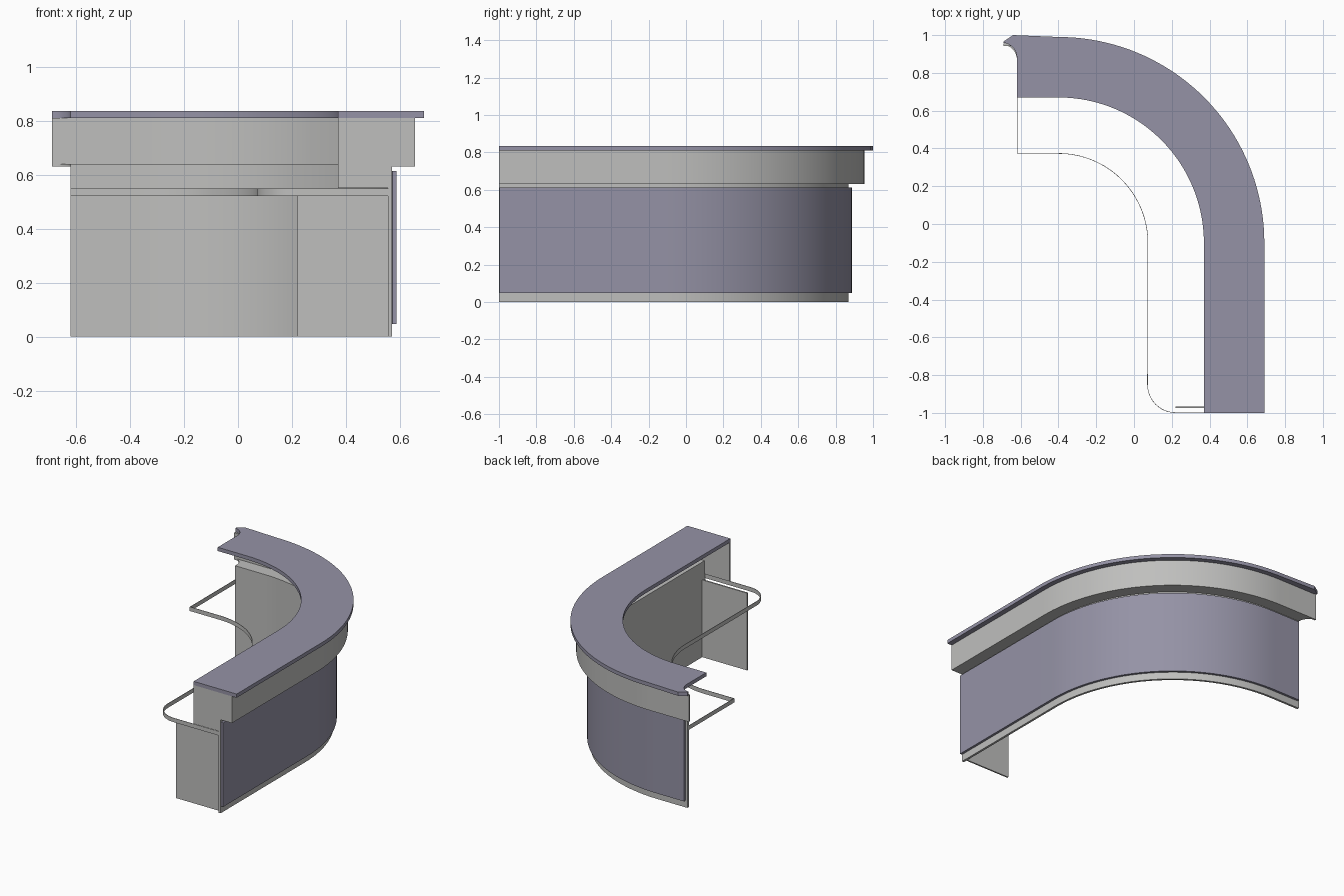
import bpy, bmesh
from math import cos, sin, pi

cube = bpy.data.objects.get("Cube")
if cube:
    bpy.data.objects.remove(cube, do_unlink=True)


def material(name, rgb):
    m = bpy.data.materials.new(name)
    m.use_nodes = True
    m.diffuse_color = (*rgb, 1)
    m.node_tree.nodes["Principled BSDF"].inputs["Base Color"].default_value = (*rgb, 1)
    return m


GREY = material("light grey", (0.52, 0.52, 0.51))
BLUE = material("blue grey", (0.30, 0.29, 0.38))

CX, CY = -0.40, -0.10      # centre of the counter's bend
FRONT, END = -1.0, -0.62   # ends of the two legs


def arc(cx, cy, r, start, stop, n):
    angles = [start + (stop - start) * i / n for i in range(n + 1)]
    return [(cx + r * cos(a), cy + r * sin(a)) for a in angles]


def path(r, front=FRONT, end=END):
    """Plan line: straight leg, quarter bend, short leg."""
    return [(CX + r, front)] + arc(CX, CY, r, 0, pi / 2, 40) + [(end, CY + r)]


def prism(name, outline, z0, z1, mat):
    """Extrude a plan outline upwards."""
    bm = bmesh.new()
    face = bm.faces.new([bm.verts.new((x, y, z0)) for x, y in outline])
    new = bmesh.ops.extrude_face_region(bm, geom=[face])["geom"]
    for v in new:
        if isinstance(v, bmesh.types.BMVert):
            v.co.z = z1
    bmesh.ops.recalc_face_normals(bm, faces=bm.faces)
    mesh = bpy.data.meshes.new(name)
    bm.to_mesh(mesh)
    bm.free()
    mesh.materials.append(mat)
    obj = bpy.data.objects.new(name, mesh)
    bpy.context.collection.objects.link(obj)
    bpy.ops.object.select_all(action='DESELECT')
    obj.select_set(True)
    bpy.context.view_layer.objects.active = obj
    bpy.ops.object.shade_smooth_by_angle(angle=pi / 6)
    return obj


def band(name, r_in, r_out, z0, z1, mat, front=FRONT, end=END):
    outline = path(r_out, front, end) + path(r_in, front, end)[::-1]
    return prism(name, outline, z0, z1, mat)


# Lower wall and its outer cladding
band("counter_wall", 0.955, 0.97, 0, 0.63, GREY)
band("cladding_panel", 0.972, 0.988, 0.047, 0.613, BLUE, front=-0.997, end=-0.607)

# Upper fascia, and the ledge that carries it with a hollowed end
band("upper_fascia", 1.043, 1.055, 0.63, 0.81, GREY, end=-0.69)
flare = arc(-0.70, 0.87, 0.08, pi / 2 - 0.13, 0, 10)
prism("fascia_ledge", path(1.055, end=-0.69) + flare + path(0.955)[::-1],
      0.63, 0.64, GREY)

# Counter top with a hollowed, pointed end
outer = path(1.09)[:-1] + [(-0.64, 1.0), (-0.69, 0.967)]
hollow = arc(-0.70, 0.88, 0.08, pi / 2 - 0.13, 0, 10)
prism("counter_top", outer + hollow + path(0.77)[::-1], 0.81, 0.835, BLUE)

# Closing plate at the front end of the upper part
plate = prism("upper_end_plate", [(0.37, 0.55), (0.57, 0.55), (0.57, 0.63),
              (0.655, 0.63), (0.655, 0.81), (0.37, 0.81)], 0, 0.01, GREY)
for v in plate.data.vertices:
    x, z, depth = v.co
    v.co = (x, FRONT + depth, z)
plate.data.flip_normals()

# Side support panel under the desk
prism("support_panel", [(0.22, -0.975), (0.555, -0.975), (0.555, -0.965), (0.22, -0.965)],
      0, 0.52, GREY)


# Thin edge band around the desk
def edge_line(t):
    """Desk edge line, moved inwards by t."""
    return ([(0.555, FRONT + t)]
            + arc(0.22, -0.85, 0.15 - t, 1.5 * pi, pi, 12)
            + arc(CX, CY, 0.472 + t, 0, pi / 2, 32)
            + [(END + t, CY + 0.472 + t), (END + t, 0.86)])


prism("desk_edge_band", edge_line(0) + edge_line(0.003)[::-1], 0.52, 0.548, GREY)
